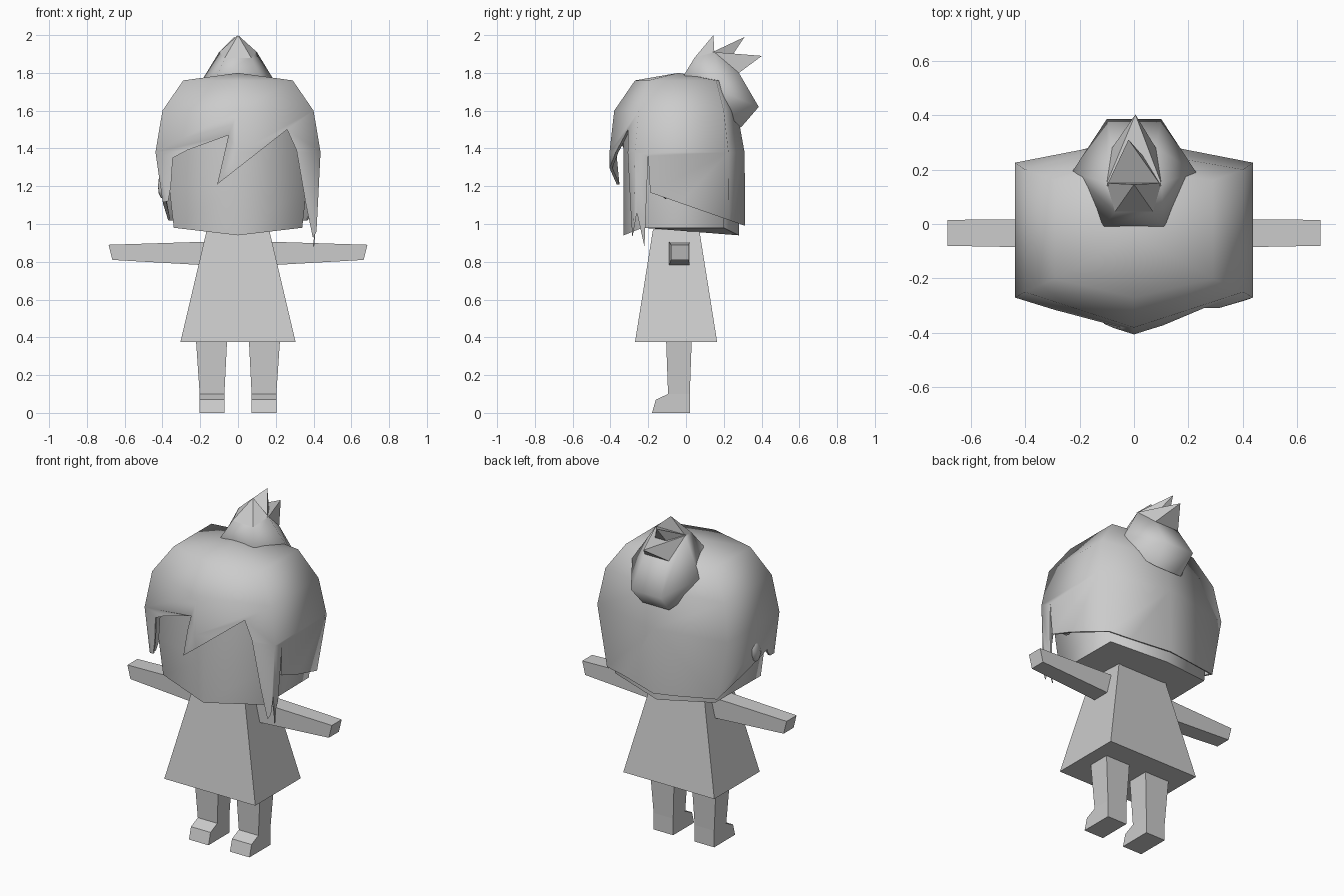
import bpy, bmesh, math
from mathutils import Matrix

cube = bpy.data.objects.get("Cube")
if cube:
    bpy.data.objects.remove(cube, do_unlink=True)

grey = bpy.data.materials.new("plain_grey")
grey.use_nodes = True
colour = (0.6, 0.6, 0.6, 1)
grey.diffuse_color = colour
grey.node_tree.nodes["Principled BSDF"].inputs["Base Color"].default_value = colour


def make(name, verts, faces, smooth=None):
    mesh = bpy.data.meshes.new(name)
    mesh.from_pydata(verts, [], faces)
    bm = bmesh.new()
    bm.from_mesh(mesh)
    bmesh.ops.recalc_face_normals(bm, faces=bm.faces)
    bm.to_mesh(mesh)
    bm.free()
    mesh.materials.append(grey)
    obj = bpy.data.objects.new(name, mesh)
    bpy.context.collection.objects.link(obj)
    if smooth:
        shade(obj, smooth)
    return obj


def select(obj):
    bpy.ops.object.select_all(action='DESELECT')
    obj.select_set(True)
    bpy.context.view_layer.objects.active = obj


def shade(obj, degrees):
    select(obj)
    bpy.ops.object.shade_smooth_by_angle(angle=math.radians(degrees))


def bridge(rings):
    """Side faces between rings of equal size."""
    n = len(rings[0])
    return [(r * n + i, r * n + (i + 1) % n, (r + 1) * n + (i + 1) % n, (r + 1) * n + i)
            for r in range(len(rings) - 1) for i in range(n)]


def loft(name, rings, smooth=None):
    n = len(rings[0])
    last = n * (len(rings) - 1)
    caps = [tuple(range(n)), tuple(range(last, last + n))]
    return make(name, [p for ring in rings for p in ring], bridge(rings) + caps, smooth)


def rect(x0, x1, y0, y1, z):
    return [(x0, y0, z), (x1, y0, z), (x1, y1, z), (x0, y1, z)]


def hexagon(z, front, fx, fy, bx, by, back, left_fx=None, mid_z=None):
    """Six-sided head section with a point at front and back."""
    m = z if mid_z is None else mid_z
    lx = left_fx or fx
    return [(0, front, m), (fx, fy, z), (bx, by, z), (0, back, m), (-bx, by, z), (-lx, fy, z)]


# Dress, arms, legs
loft("dress", [rect(-.305, .305, -.27, .165, .375), rect(-.165, .165, -.175, .07, .97)])
for side, s in (("left", 1), ("right", -1)):
    loft(side + "_arm", [
        [(s * .14, y, z) for y, z in ((-.09, .78), (.02, .78), (.02, .907), (-.09, .907))],
        [(s * x, y, z) for x, y, z in ((.665, -.08, .81), (.665, .015, .81),
                                       (.685, .015, .89), (.685, -.08, .89))]])
    xs = sorted((s * .072, s * .203))
    loft(side + "_leg", [rect(*xs, -.18, .02, 0), rect(*xs, -.16, .02, .07),
                         rect(*xs, -.095, .02, .1),
                         rect(*sorted((s * .058, s * .222)), -.105, .03, .38)])

# Face block
loft("face", [hexagon(.98, -.33, .34, -.23, .335, .2, .28, mid_z=.94),
              hexagon(1.2, -.33, .365, -.24, .36, .2, .28),
              hexagon(1.6, -.33, .35, -.22, .35, .17, .23)], 78)

# Hair shell
rings = [hexagon(.85, -.405, .41, -.28, .338, .23, .315, .36),
         hexagon(1.38, -.405, .437, -.27, .437, .225, .31),
         hexagon(1.6, -.38, .4, -.25, .4, .2, .27),
         hexagon(1.76, -.27, .29, -.2, .29, .16, .2)]
faces = bridge(rings) + [(18 + i, 18 + (i + 1) % 6, 24) for i in range(6)]
hair = make("hair", [p for r in rings for p in r] + [(0, -.04, 1.8)], faces)
shell = hair.modifiers.new("thickness", 'SOLIDIFY')
shell.thickness = .015
shell.offset = -1

# Cutters that trim the fringe, the side locks and the nape
fringe = [(-.345, 1.35), (-.27, 1.39), (-.05, 1.47), (-.11, 1.21), (.26, 1.5), (.31, 1.39),
          (.36, 1.1), (.4, .91), (.4, .8), (-.5, .8), (-.5, 1.1), (-.37, 1.12), (-.355, 1.2)]
nape = [(-.2, 1.17), (.4, .96), (.4, .7), (-.2, .7)]
left_locks = [(-.31, .9), (-.285, .92), (-.26, 1.06), (-.22, .88), (-.2, 1.36), (-.19, 1.17),
              (-.19, .7), (-.31, .7)]
right_lock = [(-.35, 1.15), (-.25, 1.1), (-.19, 1.17), (-.19, .7), (-.35, .7)]
cuts = [("fringe", [[(x, y, z) for x, z in fringe] for y in (-.6, -.225)]),
        ("nape", [[(x, y, z) for y, z in nape] for x in (-.7, .7)]),
        ("left_lock", [[(x, y, z) for y, z in left_locks] for x in (.3, .7)]),
        ("right_lock", [[(x, y, z) for y, z in right_lock] for x in (-.7, -.25)])]
for name, prism in cuts:
    cutter = loft(name + "_cutter", prism)
    cut = hair.modifiers.new(name, 'BOOLEAN')
    cut.operation = 'DIFFERENCE'
    cut.solver = 'EXACT'
    cut.object = cutter
    select(hair)
    if name == "fringe":
        bpy.ops.object.modifier_apply(modifier="thickness")
    bpy.ops.object.modifier_apply(modifier=name)
    bpy.data.objects.remove(cutter, do_unlink=True)
shade(hair, 78)

# Ears
for side, s in (("left", 1), ("right", -1)):
    bm = bmesh.new()
    bmesh.ops.create_uvsphere(bm, u_segments=10, v_segments=6, radius=1)
    bm.transform(Matrix.Translation((s * .395, -.09, 1.2)) @ Matrix.Rotation(-.3, 4, 'X')
                 @ Matrix.Diagonal((.03, .045, .07, 1)))
    mesh = bpy.data.meshes.new(side + "_ear")
    bm.to_mesh(mesh)
    bm.free()
    mesh.materials.append(grey)
    ear = bpy.data.objects.new(side + "_ear", mesh)
    bpy.context.collection.objects.link(ear)
    shade(ear, 60)


# Tied bun with three spikes
def mirrored(points):
    return points + [(-x, y, z) for x, y, z in reversed(points)]


loft("hair_bun", [mirrored([(.1, .03, 1.74), (.19, .2, 1.6), (.09, .29, 1.51)]),
                  mirrored([(.11, -.01, 1.79), (.228, .19, 1.7), (.1, .385, 1.62)]),
                  mirrored([(.07, .045, 1.88), (.1, .15, 1.91), (.08, .28, 1.8)])], 60)


def spike(name, base, tip):
    n = len(base)
    make(name, base + [tip], [(i, (i + 1) % n, n) for i in range(n)] + [tuple(range(n))])


spike("front_spike", [(.07, .045, 1.88), (.1, .15, 1.91), (-.1, .15, 1.91), (-.07, .045, 1.88)],
      (0, .145, 2))
spike("middle_spike", [(.1, .14, 1.91), (.05, .23, 1.87), (-.05, .23, 1.87), (-.1, .14, 1.91)],
      (-.02, .31, 1.99))
spike("back_spike", [(.1, .15, 1.91), (.08, .28, 1.8), (-.08, .28, 1.8), (-.1, .15, 1.91)],
      (.005, .402, 1.89))
